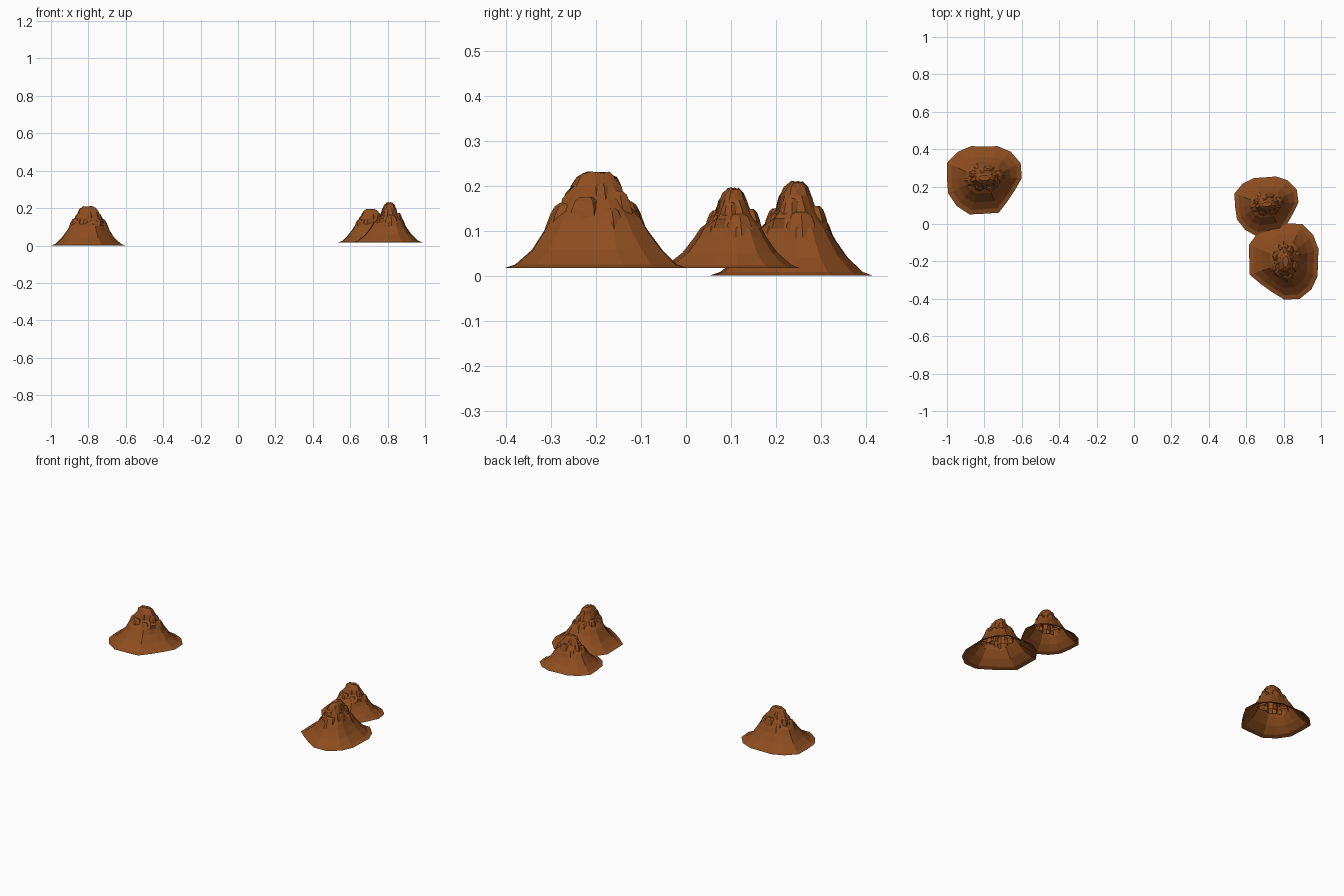
import bpy, bmesh, math, random
from mathutils import Vector

if "Cube" in bpy.data.objects:
    bpy.data.objects.remove(bpy.data.objects["Cube"])

random.seed(4)
N = 16
TAU = math.tau
brown = bpy.data.materials.new("brown_earth")
brown.diffuse_color = (0.27, 0.075, 0.014, 1)
brown.use_nodes = True
brown.node_tree.nodes["Principled BSDF"].inputs["Base Color"].default_value = brown.diffuse_color

# Outline radius of the mound foot, every 22.5 degrees
FOOT = [.20, .21, .20, .185, .17, .185, .20, .215,
        .20, .21, .21, .21, .19, .20, .175, .175]
# Skirt levels: height, share of the foot radius
SKIRT = [(0, 1), (.008, .88), (.04, .71), (.08, .56), (.105, .49)]
# Crag levels: height, half width along x, half width along y
CRAG = [(.125, .088, .064), (.15, .074, .046), (.178, .058, .034),
        (.196, .045, .026), (.209, .030, .014)]
# Boulders: x, y, half width x, half width y, bottom, top
ROCKS = [(-.078, -.012, .030, .034, .085, .145), (.078, .010, .030, .036, .085, .142),
         (-.058, .020, .026, .026, .10, .168), (.060, -.014, .024, .026, .10, .172),
         (-.030, -.050, .030, .026, .085, .150), (.032, -.052, .028, .024, .085, .138),
         (.025, .050, .032, .026, .085, .155), (-.040, .056, .028, .024, .085, .130),
         (.000, -.030, .026, .020, .12, .185), (-.014, .028, .026, .018, .12, .183)]


def loft(bm, rings, cap=True):
    loops = [[bm.verts.new(p) for p in ring] for ring in rings]
    n = len(loops[0])
    for a, b in zip(loops, loops[1:]):
        for i in range(n):
            j = (i + 1) % n
            bm.faces.new((a[i], a[j], b[j], b[i]))
    if cap:
        bm.faces.new(loops[-1])


def mound_mesh():
    bm = bmesh.new()
    rings = []
    # Flared skirt, open underneath
    for z, k in SKIRT:
        ring = []
        for i, r in enumerate(FOOT):
            a = TAU * i / N
            s = r * k * (1 if z < .01 else random.uniform(.97, 1.03))
            ring.append(Vector((s * math.cos(a), s * math.sin(a) * (1 - z * 1.2), z)))
        rings.append(ring)
    # Ridged crag
    for z, rx, ry in CRAG:
        ring = []
        for i in range(N):
            a = TAU * i / N
            s = random.uniform(.88, 1.08)
            ring.append(Vector((s * rx * math.cos(a), s * ry * math.sin(a), z + random.uniform(-.003, .003))))
        rings.append(ring)
    loft(bm, rings)
    # Blocky boulders leaning on the crag
    for x, y, rx, ry, z0, z1 in ROCKS:
        turn = random.uniform(0, 1)
        jit = [random.uniform(.88, 1.12) for _ in range(7)]
        rings = []
        for t, k in ((0, 1.1), (.6, .92), (.88, .72), (1, .42)):
            lean = 1 - .16 * t
            rings.append([Vector((x * lean + rx * k * j * math.cos(turn + TAU * i / 7),
                                  y * lean + ry * k * j * math.sin(turn + TAU * i / 7),
                                  z0 + (z1 - z0) * t)) for i, j in enumerate(jit)])
        loft(bm, rings)
    bmesh.ops.recalc_face_normals(bm, faces=bm.faces)
    me = bpy.data.meshes.new("rocky_mound")
    bm.to_mesh(me)
    bm.free()
    me.materials.append(brown)
    return me


# Three placed copies of the same mound
mesh = mound_mesh()
for name, loc, turn, size in (("left_mound", (-.80, .245, 0), 0, 1),
                              ("right_front_mound", (.81, -.20, .017), -92, 1.02),
                              ("right_back_mound", (.71, .105, .017), 4, .85)):
    ob = bpy.data.objects.new(name, mesh)
    ob.location = loc
    ob.rotation_euler.z = math.radians(turn)
    ob.scale = (size,) * 3
    bpy.context.collection.objects.link(ob)
